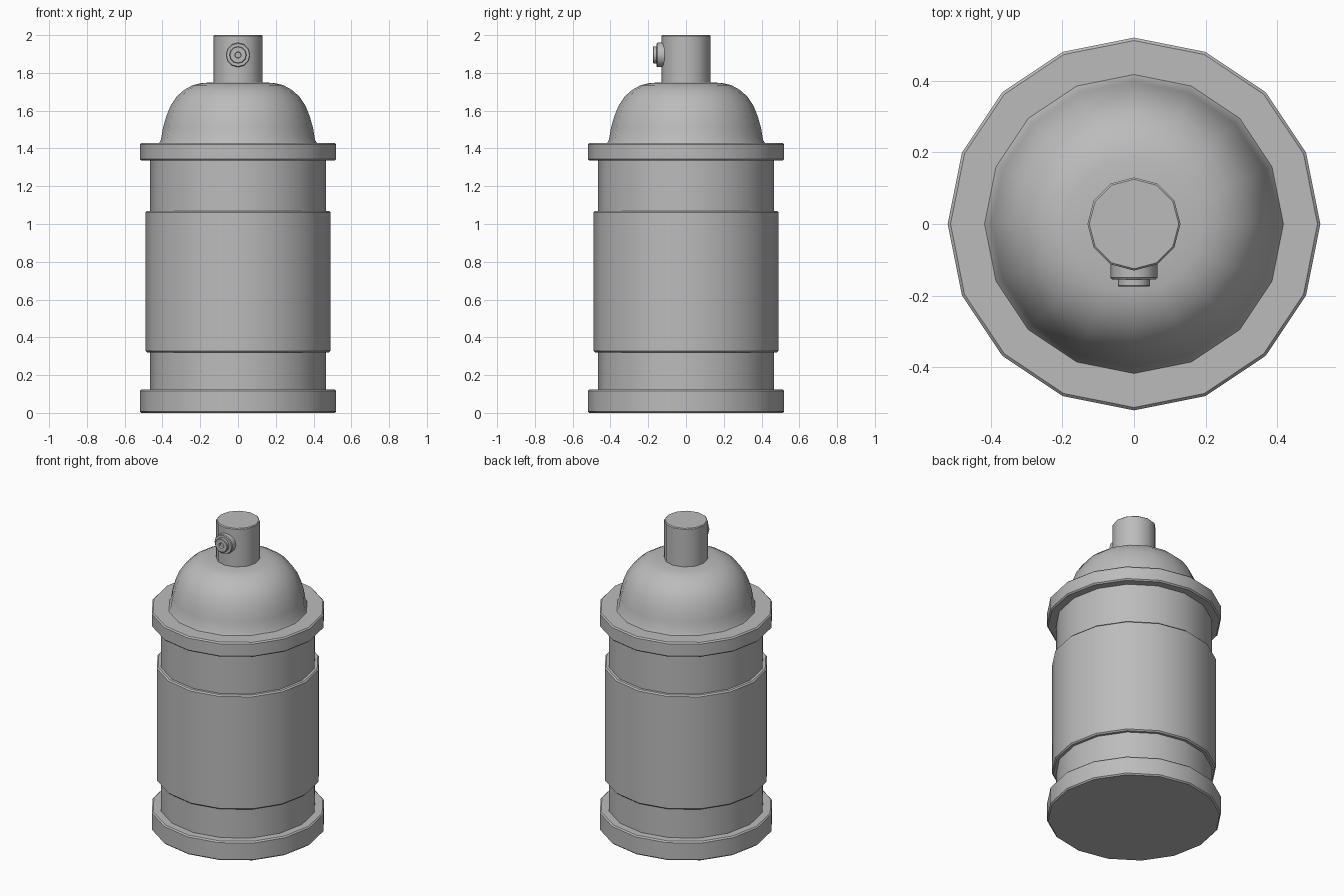
import bpy, bmesh, math
from mathutils import Matrix

cube = bpy.data.objects.get("Cube")
if cube:
    bpy.data.objects.remove(cube, do_unlink=True)

grey = bpy.data.materials.new("plain grey")
grey.use_nodes = True
colour = (0.5, 0.5, 0.5, 1)
grey.diffuse_color = colour
grey.node_tree.nodes["Principled BSDF"].inputs["Base Color"].default_value = colour


def lathe(name, profile, sides, matrix=Matrix()):
    """Spin (radius, height) points into a closed solid, capped at both ends."""
    bm = bmesh.new()
    rings = []
    for r, z in profile:
        ring = []
        for i in range(sides):
            a = 2 * math.pi * i / sides
            ring.append(bm.verts.new((r * math.cos(a), r * math.sin(a), z)))
        rings.append(ring)
    for low, high in zip(rings, rings[1:]):
        for i in range(sides):
            j = (i + 1) % sides
            bm.faces.new((low[i], low[j], high[j], high[i]))
    bm.faces.new(rings[0][::-1])
    bm.faces.new(rings[-1])
    bm.transform(matrix)
    bmesh.ops.recalc_face_normals(bm, faces=bm.faces)
    mesh = bpy.data.meshes.new(name)
    bm.to_mesh(mesh)
    bm.free()
    mesh.materials.append(grey)
    obj = bpy.data.objects.new(name, mesh)
    bpy.context.collection.objects.link(obj)
    bpy.ops.object.select_all(action="DESELECT")
    obj.select_set(True)
    bpy.context.view_layer.objects.active = obj
    bpy.ops.object.shade_smooth_by_angle(angle=math.radians(35))
    return obj


def band(name, r, bottom, top, sides=16, c=0.008):
    """Cylinder with small chamfered edges."""
    return lathe(name, [(r - c, bottom), (r, bottom + c), (r, top - c), (r - c, top)], sides)


# Can body: rims, inner wall and raised sleeve
band("bottom_rim", 0.52, 0, 0.125)
band("can_wall", 0.465, 0.1, 1.36)
band("raised_sleeve", 0.49, 0.32, 1.07)
band("top_rim", 0.52, 1.335, 1.43)

# Domed shoulder
lathe("shoulder_dome", [(0.42, 1.425), (0.408, 1.445), (0.397, 1.51), (0.38, 1.57),
                        (0.358, 1.625), (0.325, 1.675), (0.285, 1.71),
                        (0.24, 1.735), (0.19, 1.747), (0.1, 1.75)], 16)

# Spray button
band("spray_button", 0.13, 1.74, 2.0, sides=12, c=0.005)

# Nozzle facing forward, with a recessed hole
forward = Matrix.Translation((0, 0, 1.895)) @ Matrix.Rotation(math.pi / 2, 4, "X")
lathe("nozzle", [(0.065, 0.1), (0.065, 0.15), (0.061, 0.155), (0.045, 0.155),
                 (0.045, 0.172), (0.042, 0.175), (0.017, 0.175), (0.015, 0.16)], 12, forward)
